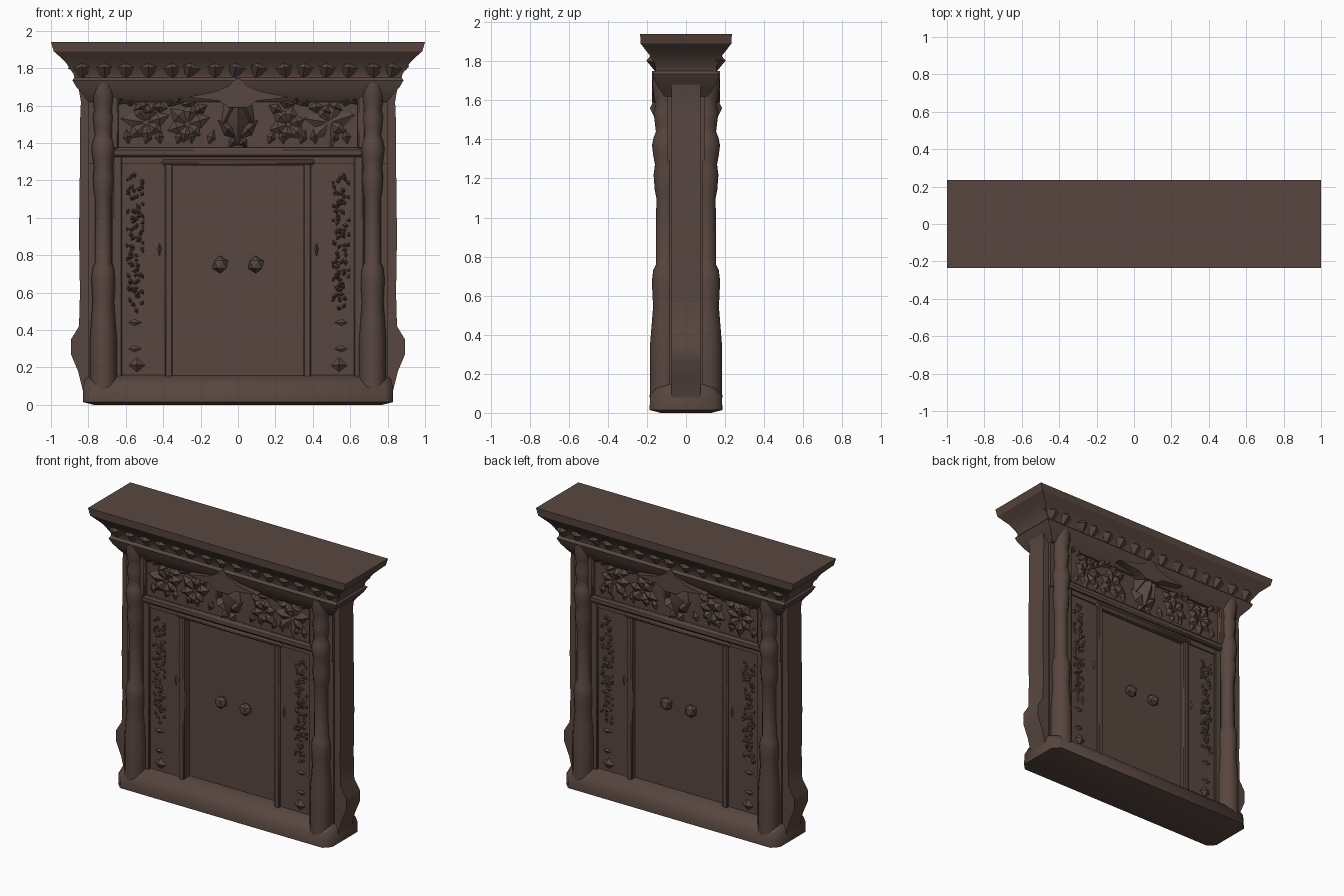
import bpy, bmesh, math, random
from mathutils import Vector

if "Cube" in bpy.data.objects:
    bpy.data.objects.remove(bpy.data.objects["Cube"])

random.seed(4)
wood = bpy.data.materials.new("dark brown wood")
wood.diffuse_color = (0.098, 0.061, 0.050, 1)
wood.use_nodes = True
wood.node_tree.nodes["Principled BSDF"].inputs["Base Color"].default_value = wood.diffuse_color


def finish(name, bm, angle=40):
    bmesh.ops.recalc_face_normals(bm, faces=bm.faces)
    me = bpy.data.meshes.new(name)
    bm.to_mesh(me)
    bm.free()
    me.materials.append(wood)
    ob = bpy.data.objects.new(name, me)
    bpy.context.collection.objects.link(ob)
    bpy.ops.object.select_all(action='DESELECT')
    ob.select_set(True)
    bpy.context.view_layer.objects.active = ob
    bpy.ops.object.shade_smooth_by_angle(angle=math.radians(angle))
    return ob


def add_loops(bm, loops):
    """Skin closed loops of equal length and cap both ends."""
    rings = [[bm.verts.new(p) for p in lp] for lp in loops]
    n = len(rings[0])
    for a, b in zip(rings, rings[1:]):
        for i in range(n):
            j = (i + 1) % n
            bm.faces.new((a[i], a[j], b[j], b[i]))
    bm.faces.new(rings[0])
    bm.faces.new(rings[-1])


def box(name, x0, x1, y0, y1, z0, z1, bevel=0.0):
    bm = bmesh.new()
    add_loops(bm, [[(x0, y0, z), (x1, y0, z), (x1, y1, z), (x0, y1, z)] for z in (z0, z1)])
    if bevel:
        bmesh.ops.bevel(bm, geom=bm.edges[:], offset=bevel, segments=1, affect='EDGES')
    return finish(name, bm)


def rect_loft(name, profile, c=0.0, angle=30):
    """Rectangular stack from (z, half width, half depth), corners cut by c."""
    bm = bmesh.new()
    loops = []
    for z, x, y in profile:
        if c:
            loops.append([(-x + c, -y, z), (x - c, -y, z), (x, -y + c, z), (x, y - c, z),
                          (x - c, y, z), (-x + c, y, z), (-x, y - c, z), (-x, -y + c, z)])
        else:
            loops.append([(-x, -y, z), (x, -y, z), (x, y, z), (-x, y, z)])
    add_loops(bm, loops)
    return finish(name, bm, angle)


def turned(name, x, y, profile, sx=1.0, sides=12):
    bm = bmesh.new()
    add_loops(bm, [[(x + sx * r * math.cos(i * math.tau / sides), y + r * math.sin(i * math.tau / sides), z)
                    for i in range(sides)] for z, r in profile])
    return finish(name, bm, 50)


def prism(name, pts, s, d0, d1):
    """Outline in x-z pushed out from depth d0 to d1 on side s."""
    bm = bmesh.new()
    add_loops(bm, [[(x, s * d, z) for x, z in pts] for d in (d0, d1)])
    return finish(name, bm, 30)


def leaf(bm, s, x, z, d, length, width, height, ang):
    """Carved leaf: a ridged diamond lying on the face at depth d."""
    u = Vector((math.cos(ang), math.sin(ang)))
    v = Vector((-u.y, u.x))
    def pt(a, b, h):
        p = u * a * length + v * b * width
        return bm.verts.new((x + p.x, s * (d + h), z + p.y))
    rim = [pt(0, 0, -.005), pt(.45, -.5, -.005), pt(1, 0, -.005), pt(.45, .5, -.005)]
    top = pt(.5, 0, height)
    bm.faces.new(rim)
    for i in range(4):
        bm.faces.new((rim[i], rim[(i + 1) % 4], top))


# Base and cornice
rect_loft("plinth", [(0, .77, .13), (.015, .83, .187), (.09, .83, .183), (.13, .82, .15), (.16, .80, .088)], .045, 60)
rect_loft("cornice", [(1.62, .80, .11), (1.66, .83, .14), (1.70, .865, .16), (1.735, .885, .172), (1.75, .875, .155),
                      (1.77, .88, .155), (1.83, .92, .185), (1.855, .945, .205), (1.89, .985, .232), (1.94, 1.0, .235)])

# Core walls and doors
box("lintel_wall", -.80, .80, -.095, .095, 1.29, 1.68)
for m in (-1, 1):
    side = "left" if m < 0 else "right"
    a, b = sorted((m * .35, m * .80))
    box(side + "_wall", a, b, -.085, .085, .10, 1.32)
    a, b = sorted((m * .0, m * .36))
    box(side + "_door", a, b, -.035, .065, .12, 1.30)

    # Side pilaster with a scrolled foot
    bm = bmesh.new()
    prof = [(.70, .08), (.83, .08), (.855, .18), (.893, .27), (.893, .35), (.85, .42), (.845, .60),
            (.85, .90), (.845, 1.30), (.845, 1.50), (.84, 1.62), (.85, 1.68), (.70, 1.68)]
    add_loops(bm, [[(m * x, y, z) for x, z in prof] for y in (-.075, .075)])
    finish(side + "_side_pilaster", bm)

column = [(.08, .082), (.14, .080), (.20, .080), (.35, .080), (.45, .072), (.55, .064), (.60, .068), (.68, .070),
          (.73, .064), (.76, .050), (1.10, .048), (1.14, .056), (1.22, .062), (1.27, .055), (1.32, .064),
          (1.37, .070), (1.41, .062), (1.44, .050), (1.48, .055), (1.54, .062), (1.58, .052),
          (1.62, .062), (1.68, .068), (1.73, .065)]

for s, face in ((-1, "front"), (1, "back")):
    door_d = .035 if s < 0 else .065

    # Mouldings across the face
    for nm, hw, z0, z1, d in (("lintel_moulding", .67, 1.325, 1.375, .122), ("frieze_top_moulding", .67, 1.65, 1.69, .135),
                              ("door_head", .41, 1.28, 1.315, .105)):
        y0, y1 = sorted((s * .05, s * d))
        box(face + "_" + nm, -hw, hw, y0, y1, z0, z1, .012)

    for m in (-1, 1):
        side = face + ("_left" if m < 0 else "_right")
        turned(side + "_column", m * .72, s * .104, column, .9)
        # Vertical strips: door jamb, panel edges and frieze end
        for nm, x0, x1, z0, z1, d in (("jamb", .35, .39, .13, 1.29, .100), ("panel_edge", .62, .67, .13, 1.33, .10),
                                      ("frieze_end", .64, .68, 1.37, 1.65, .125)):
            a, b = sorted((m * x0, m * x1))
            y0, y1 = sorted((s * .05, s * d))
            box(side + "_" + nm, a, b, y0, y1, z0, z1, .006)

        # Door knob
        bm = bmesh.new()
        bmesh.ops.create_icosphere(bm, subdivisions=1, radius=.046)
        for v in bm.verts:
            v.co = (v.co.x + m * .095, v.co.y * .8 + s * (door_d + .018), v.co.z + .75)
        finish(side + "_knob", bm, 10)

        # Carved foliage strip on the wall panel
        bm = bmesh.new()
        for i in range(27):
            z = .535 + i * .026
            for dx in (-.025, 0, .025):
                leaf(bm, s, m * (.55 + dx), z + random.uniform(-.012, .012), .085, random.uniform(.035, .055),
                     .03, random.uniform(.008, .02), random.uniform(0, math.tau))
        for v in bm.verts:  # keep the carving inside its upright panel
            v.co.x = m * min(max(m * v.co.x, .502), .598)
        finish(side + "_carved_strip", bm, 15)

        # Worn carving below the strip
        bm = bmesh.new()
        for z in (.30, .44):
            leaf(bm, s, m * .60, z, .085, .10, .05, .012, math.pi if m > 0 else 0)
        leaf(bm, s, m * .54, .17, .085, .09, .10, .03, math.pi / 2)
        leaf(bm, s, m * .42, .88, .085, .10, .03, .014, -math.pi / 2)
        finish(side + "_panel_carving", bm, 30)

        # Frieze scrolls: two rosettes, curling leaves and a stem
        bm = bmesh.new()
        for cx, cz, n, r in ((.49, 1.51, 7, .135), (.27, 1.50, 6, .12)):
            for k in range(n):
                leaf(bm, s, m * cx, cz, .095, r * random.uniform(.8, 1.15), .10, .026, k * math.tau / n + .3)
        for k in range(9):
            t = k / 8
            leaf(bm, s, m * (.16 + .42 * t), 1.605 + .02 * math.sin(t * 9), .095, .10, .07, .035,
                 math.pi / 2 - m * (math.pi / 2 + .5 * math.cos(t * 9)))
        for k in range(6):
            leaf(bm, s, m * (.16 + .085 * k), 1.385, .095, .10, .06, .022, 1.2 + .5 * (k % 2))
        finish(side + "_frieze_foliage", bm, 40)

    # Central crest: winged gable, shield body and drop
    gable = [(-.27, 1.645), (-.12, 1.675), (-.05, 1.705), (0, 1.75), (.05, 1.705), (.12, 1.675), (.27, 1.645),
             (.10, 1.625), (.05, 1.59), (-.05, 1.59), (-.10, 1.625)]
    prism(face + "_crest_gable", gable, s, .09, .175)
    bm = bmesh.new()
    up = math.pi / 2
    leaf(bm, s, 0, 1.38, .10, .36, .15, .085, up)
    for m in (-1, 1):
        leaf(bm, s, 0, 1.42, .10, .15, .07, .05, up - m * .8)
        leaf(bm, s, 0, 1.67, .10, .21, .08, .07, -up + m * .45)
        leaf(bm, s, m * .01, 1.43, .10, .07, .05, .05, -up + m * .6)
    finish(face + "_crest_leaves", bm, 40)

    # Row of leaves under the cornice
    bm = bmesh.new()
    for i in range(15):
        x = -.84 + i * .12
        leaf(bm, s, x, 1.86, .16, .115, .15, .042, -up + random.uniform(-.3, .3))
    finish(face + "_cornice_leaves", bm, 40)
